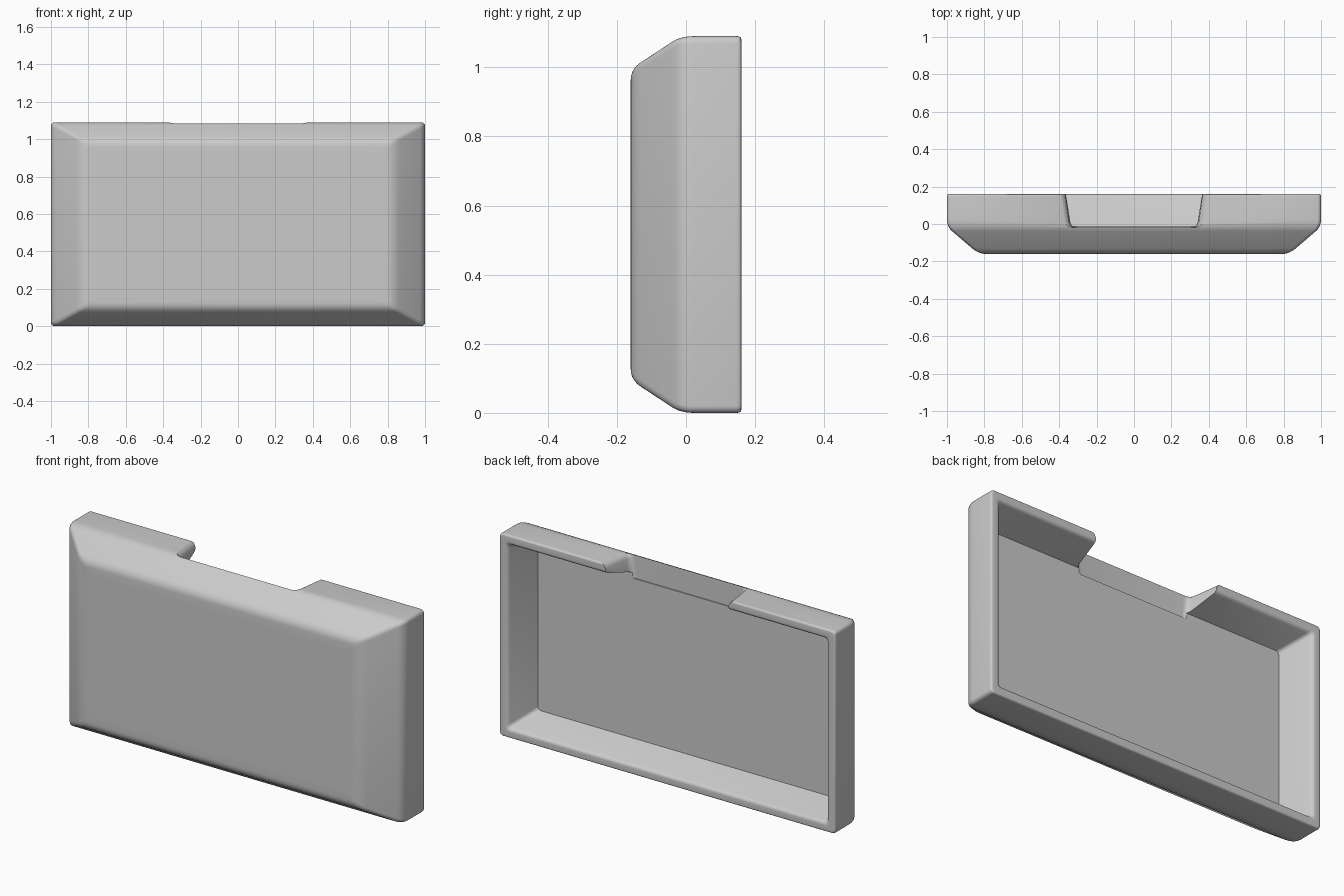
import bpy, bmesh, math
from mathutils import Vector

cube = bpy.data.objects.get("Cube")
if cube:
    bpy.data.objects.remove(cube, do_unlink=True)

HALF_W, HEIGHT = 1.0, 1.09

grey = bpy.data.materials.new("light_grey")
grey.use_nodes = True
grey.diffuse_color = (0.6, 0.6, 0.6, 1)
grey.node_tree.nodes["Principled BSDF"].inputs["Base Color"].default_value = grey.diffuse_color


def rounded_path(points, steps=5):
    """Round each inner corner of a path; each point carries its fillet length."""
    pts = [Vector(p[:3]) for p in points]
    out = [pts[0]]
    for a, b, c, p in zip(pts, pts[1:], pts[2:], points[1:]):
        start = b + (a - b).normalized() * p[3]
        end = b + (c - b).normalized() * p[3]
        for i in range(steps + 1):
            t = i / steps
            out.append(start * (1 - t) ** 2 + b * (2 * t * (1 - t)) + end * t ** 2)
    return out + [pts[-1]]


def rectangle_ring(y, inset_x, inset_z, radius=0.02, steps=4):
    """Upright rectangle with rounded corners, inset from the outline."""
    hw, hh = HALF_W - inset_x - radius, HEIGHT / 2 - inset_z - radius
    ring = []
    for k, (sx, sz) in enumerate(((1, 1), (-1, 1), (-1, -1), (1, -1))):
        for i in range(steps + 1):
            a = math.pi / 2 * (k + i / steps)
            ring.append((sx * hw + radius * math.cos(a), y,
                         HEIGHT / 2 + sz * hh + radius * math.sin(a)))
    return ring


def loft(name, rings):
    """Join equal rings into a closed solid."""
    bm = bmesh.new()
    rows = [[bm.verts.new(p) for p in ring] for ring in rings]
    n = len(rows[0])
    for r0, r1 in zip(rows, rows[1:]):
        for i in range(n):
            j = (i + 1) % n
            bm.faces.new((r0[i], r0[j], r1[j], r1[i]))
    bm.faces.new(rows[0])
    bm.faces.new(rows[-1])
    bmesh.ops.recalc_face_normals(bm, faces=bm.faces)
    mesh = bpy.data.meshes.new(name)
    bm.to_mesh(mesh)
    bm.free()
    mesh.materials.append(grey)
    obj = bpy.data.objects.new(name, mesh)
    bpy.context.collection.objects.link(obj)
    return obj


# Shell: front panel, sloped border, sides, rounded rim and tapered pocket
section = [(-0.16, 0.26, 0.17, 0), (-0.16, 0.17, 0.095, 0.05),
           (-0.015, 0, 0, 0.04), (0.16, 0, 0, 0.014),
           (0.16, 0.048, 0.048, 0.02), (-0.012, 0.11, 0.1, 0)]
shell = loft("tray_shell", [rectangle_ring(*p) for p in rounded_path(section)])

# Notch cutter: drafted opening through the top wall, flared at its mouth
notch_rings = []
for z, w in ((0.96, 0.345), (1.065, 0.355), (1.08, 0.363), (1.088, 0.375), (1.11, 0.42)):
    side = rounded_path([(w + 0.02, 0.3, z, 0), (w + 0.012, 0.16, z, 0.015),
                         (w - 0.012, -0.018, z, 0.03), (0, -0.018, z, 0)])
    notch_rings.append([tuple(p) for p in side]
                       + [(-p.x, p.y, p.z) for p in reversed(side[:-1])])
cutter = loft("notch_cutter", notch_rings)
cutter.hide_render = True
cutter.hide_viewport = False
cutter.display_type = 'WIRE'

cut = shell.modifiers.new("top_notch", 'BOOLEAN')
cut.operation = 'DIFFERENCE'
cut.solver = 'EXACT'
cut.object = cutter

# Apply the cut, drop the cutter and shade smooth with sharp edges kept
bpy.ops.object.select_all(action='DESELECT')
shell.select_set(True)
bpy.context.view_layer.objects.active = shell
bpy.ops.object.modifier_apply(modifier=cut.name)
bpy.data.objects.remove(cutter, do_unlink=True)
bpy.ops.object.shade_smooth_by_angle(angle=math.radians(35))
